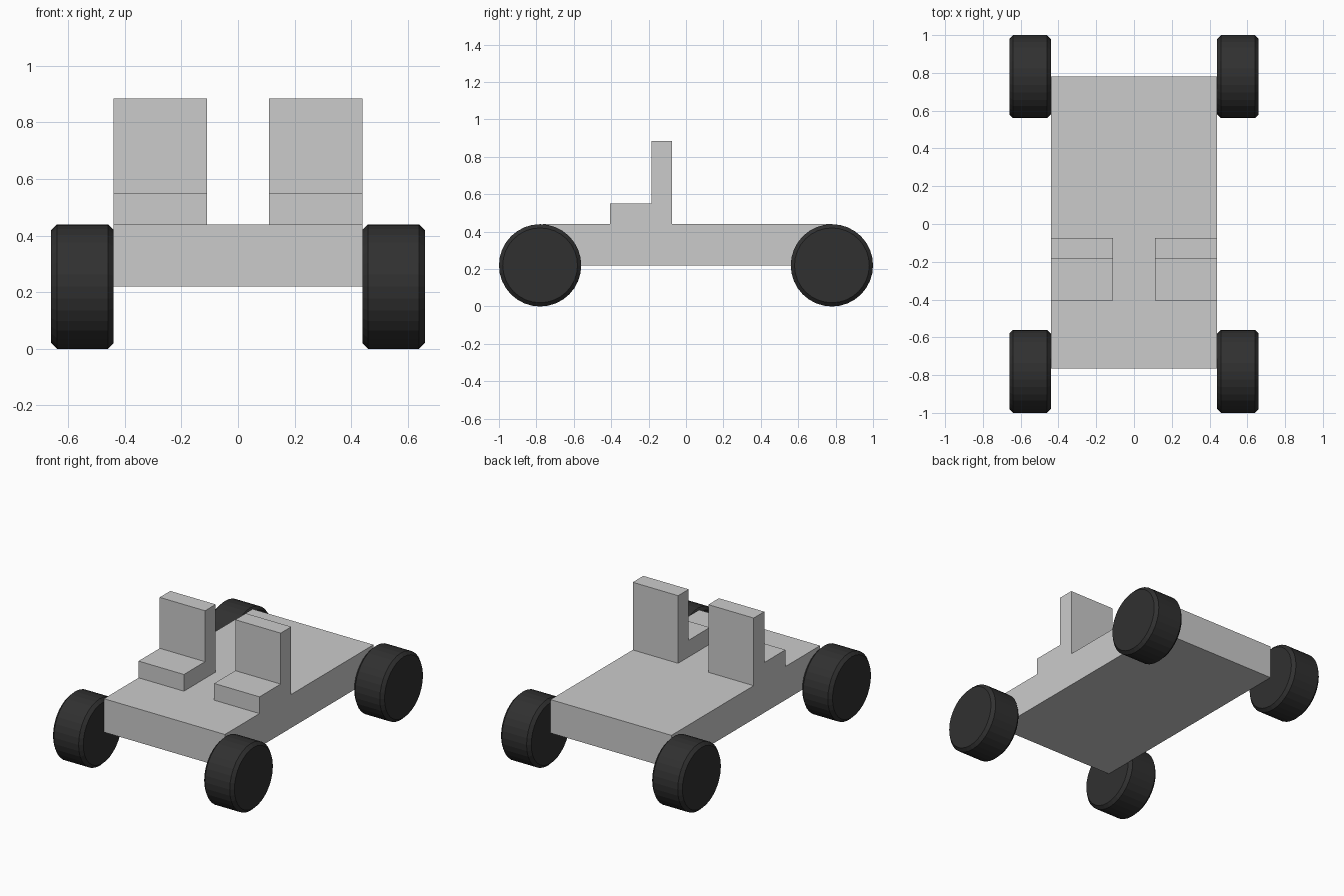
import bpy, bmesh
from math import pi

if "Cube" in bpy.data.objects:
    bpy.data.objects.remove(bpy.data.objects["Cube"])

R = 0.22          # wheel radius
AXLE_Y = 0.78     # axle distance from centre
HALF_W = 0.44     # half width of the body


def extrude_profile(name, profile, x0, x1):
    """Extrude a (y, z) side profile from x0 to x1."""
    bm = bmesh.new()
    face = bm.faces.new([bm.verts.new((x0, y, z)) for y, z in profile])
    geom = bmesh.ops.extrude_face_region(bm, geom=[face])["geom"]
    verts = [v for v in geom if isinstance(v, bmesh.types.BMVert)]
    bmesh.ops.translate(bm, verts=verts, vec=(x1 - x0, 0, 0))
    bmesh.ops.recalc_face_normals(bm, faces=bm.faces)
    mesh = bpy.data.meshes.new(name)
    bm.to_mesh(mesh)
    bm.free()
    obj = bpy.data.objects.new(name, mesh)
    bpy.context.collection.objects.link(obj)
    return obj


# Flat body slab
body = extrude_profile("body_with_seats",
                       [(-0.765, 0.22), (0.78, 0.22), (0.78, 0.44), (-0.765, 0.44)],
                       -HALF_W, HALF_W)

# Two L-shaped seats, flush with the body sides and fused into it
seat_profile = [(-0.405, 0.33), (-0.075, 0.33), (-0.075, 0.885),
                (-0.185, 0.885), (-0.185, 0.55), (-0.405, 0.55)]
bpy.context.view_layer.objects.active = body
for name, x0, x1 in (("seat_left", -HALF_W, -0.11), ("seat_right", 0.11, HALF_W)):
    seat = extrude_profile(name, seat_profile, x0, x1)
    mod = body.modifiers.new(name, 'BOOLEAN')
    mod.operation, mod.solver, mod.object = 'UNION', 'EXACT', seat
    bpy.ops.object.modifier_apply(modifier=mod.name)
    bpy.data.objects.remove(seat)

# Merge the coplanar side faces
bm = bmesh.new()
bm.from_mesh(body.data)
bmesh.ops.dissolve_limit(bm, angle_limit=0.01, verts=bm.verts, edges=bm.edges)
bm.to_mesh(body.data)
bm.free()

# Four wheels with chamfered rims
rubber = bpy.data.materials.new("rubber")
rubber.diffuse_color = (0.03, 0.03, 0.03, 1)
rubber.use_nodes = True
rubber.node_tree.nodes["Principled BSDF"].inputs["Base Color"].default_value = rubber.diffuse_color
for side, sx in (("left", -1), ("right", 1)):
    for end, sy in (("front", -1), ("rear", 1)):
        bpy.ops.mesh.primitive_cylinder_add(
            vertices=32, radius=R, depth=0.22, rotation=(0, pi / 2, 0),
            location=(sx * (HALF_W + 0.11), sy * AXLE_Y, R))
        wheel = bpy.context.object
        wheel.name = f"wheel_{end}_{side}"
        wheel.data.materials.append(rubber)
        bevel = wheel.modifiers.new("rim_chamfer", 'BEVEL')
        bevel.width, bevel.segments = 0.02, 1
        bevel.limit_method, bevel.angle_limit = 'ANGLE', pi / 4
